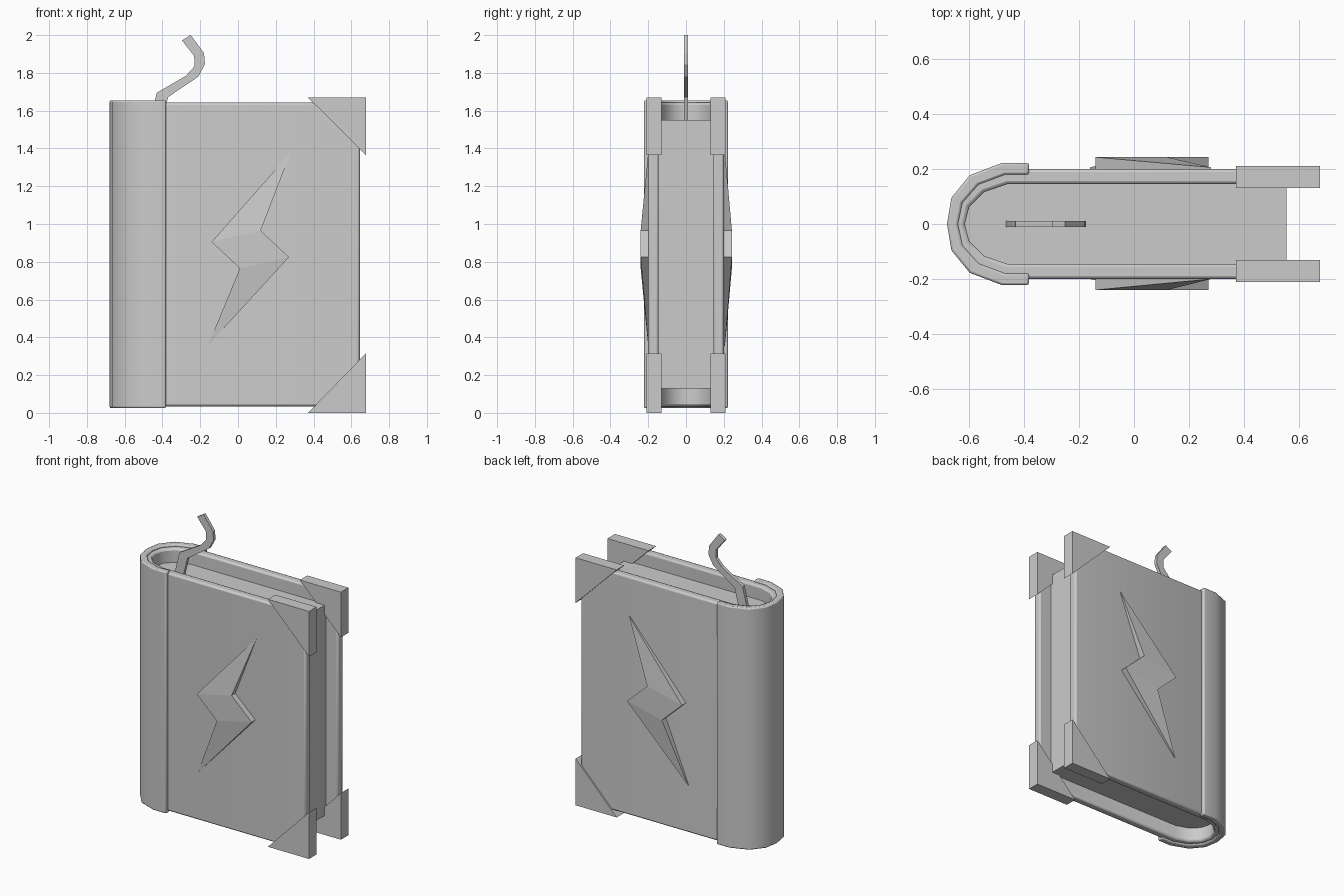
import bpy, bmesh, math

if "Cube" in bpy.data.objects:
    bpy.data.objects.remove(bpy.data.objects["Cube"])


def finish(bm, name, bevel=0.0, smooth=False):
    """Turn a bmesh into a named object, optionally bevelled and smoothed."""
    bmesh.ops.recalc_face_normals(bm, faces=bm.faces)
    mesh = bpy.data.meshes.new(name)
    bm.to_mesh(mesh)
    bm.free()
    obj = bpy.data.objects.new(name, mesh)
    bpy.context.collection.objects.link(obj)
    if bevel:
        mod = obj.modifiers.new("soft_edges", 'BEVEL')
        mod.width = bevel
        mod.segments = 2
        mod.limit_method = 'ANGLE'
        mod.angle_limit = math.radians(50)
    if smooth:
        bpy.ops.object.select_all(action='DESELECT')
        obj.select_set(True)
        bpy.context.view_layer.objects.active = obj
        bpy.ops.object.shade_smooth_by_angle(angle=math.radians(50))
    return obj


def prism(name, pts, lo, hi, axis, **kw):
    """Extrude a 2D outline: axis 'z' takes (x, y), axis 'y' takes (x, z)."""
    bm = bmesh.new()

    def co(p, h):
        return (p[0], p[1], h) if axis == 'z' else (p[0], h, p[1])
    a = [bm.verts.new(co(p, lo)) for p in pts]
    b = [bm.verts.new(co(p, hi)) for p in pts]
    bm.faces.new(a)
    bm.faces.new(b)
    for i in range(len(pts)):
        j = (i + 1) % len(pts)
        bm.faces.new((a[i], a[j], b[j], b[i]))
    return finish(bm, name, **kw)


def u_path(end, half, tip):
    """Rounded-spine path from the front end, around the spine, to the back."""
    d = tip + 0.68
    quarter = [(end, half), (-0.48 + d * 0.3, half), (-0.597 + d * 0.8, half * 0.80),
               (-0.664 + d, half * 0.43)]
    return [(x, -y) for x, y in quarter] + [(tip, 0)] + quarter[::-1]


def shell(name, end, outer, inner, lo, hi, bevel):
    """U-shaped wall between two (half width, spine x) paths."""
    bm = bmesh.new()
    po, pi = u_path(end, *outer), u_path(end, *inner)
    rings = [[bm.verts.new((x, y, z)) for x, y in p]
             for p, z in ((po, lo), (po, hi), (pi, hi), (pi, lo))]
    for r in range(4):
        a, b = rings[r], rings[(r + 1) % 4]
        for i in range(len(a) - 1):
            bm.faces.new((a[i], a[i + 1], b[i + 1], b[i]))
    for k in (0, -1):
        bm.faces.new([r[k] for r in rings])
    return finish(bm, name, bevel=bevel, smooth=True)


# Cover, spine band and page block
shell("cover", 0.645, (0.20, -0.66), (0.145, -0.615), 0.035, 1.642, 0.012)
shell("spine_band", -0.382, (0.222, -0.68), (0.18, -0.64), 0.025, 1.655, 0.008)
prism("pages", u_path(0.555, 0.148, -0.62), 0.13, 1.55, 'z', smooth=True)

# Triangular corner guards on both boards
for side, s in (("front", -1), ("back", 1)):
    for level, edge, inner in (("top", 1.67, 1.365), ("bottom", 0.0, 0.315)):
        prism(f"corner_{side}_{level}",
              [(0.37, edge), (0.677, edge), (0.677, inner)],
              s * 0.13, s * 0.21, 'y')

# Raised bolt emblem: flat middle, arms tapering down to the board
for side, s in (("front", -1), ("back", 1)):
    depth, tip = (0.24, 0.2) if s < 0 else (0.243, 0.206)
    outline = [(-0.14, 0.905, depth), (0.01, 0.765, depth), (-0.16, 0.355, tip),
               (0.27, 0.825, depth), (0.12, 0.965, depth), (0.28, 1.38, tip)]
    bm = bmesh.new()
    top = [bm.verts.new((x, s * d, z)) for x, z, d in outline]
    base = [bm.verts.new((x, s * 0.18, z)) for x, z, d in outline]
    for ring in (top, base):
        bm.faces.new([ring[i] for i in (0, 1, 3, 4)])
        bm.faces.new([ring[i] for i in (1, 2, 3)])
        bm.faces.new([ring[i] for i in (4, 5, 0)])
    for i in range(6):
        j = (i + 1) % 6
        bm.faces.new((top[i], top[j], base[j], base[i]))
    finish(bm, f"emblem_{side}")

# Ribbon bookmark: strip of quads with a little thickness
left = [(-0.47, 1.53), (-0.43, 1.695), (-0.275, 1.785), (-0.23, 1.835),
        (-0.232, 1.89), (-0.297, 1.972)]
right = [(-0.405, 1.53), (-0.37, 1.672), (-0.245, 1.745), (-0.21, 1.78), (-0.175, 1.845),
         (-0.18, 1.905), (-0.25, 2.0)]
right.pop(2)
bm = bmesh.new()
rows = [[bm.verts.new((x, y, z)) for (x, z), y in
         ((l, -0.011), (r, -0.011), (r, 0.011), (l, 0.011))]
        for l, r in zip(left, right)]
for a, b in zip(rows, rows[1:]):
    for i in range(4):
        j = (i + 1) % 4
        bm.faces.new((a[i], a[j], b[j], b[i]))
bm.faces.new(rows[0])
bm.faces.new(rows[-1])
finish(bm, "ribbon_bookmark")
